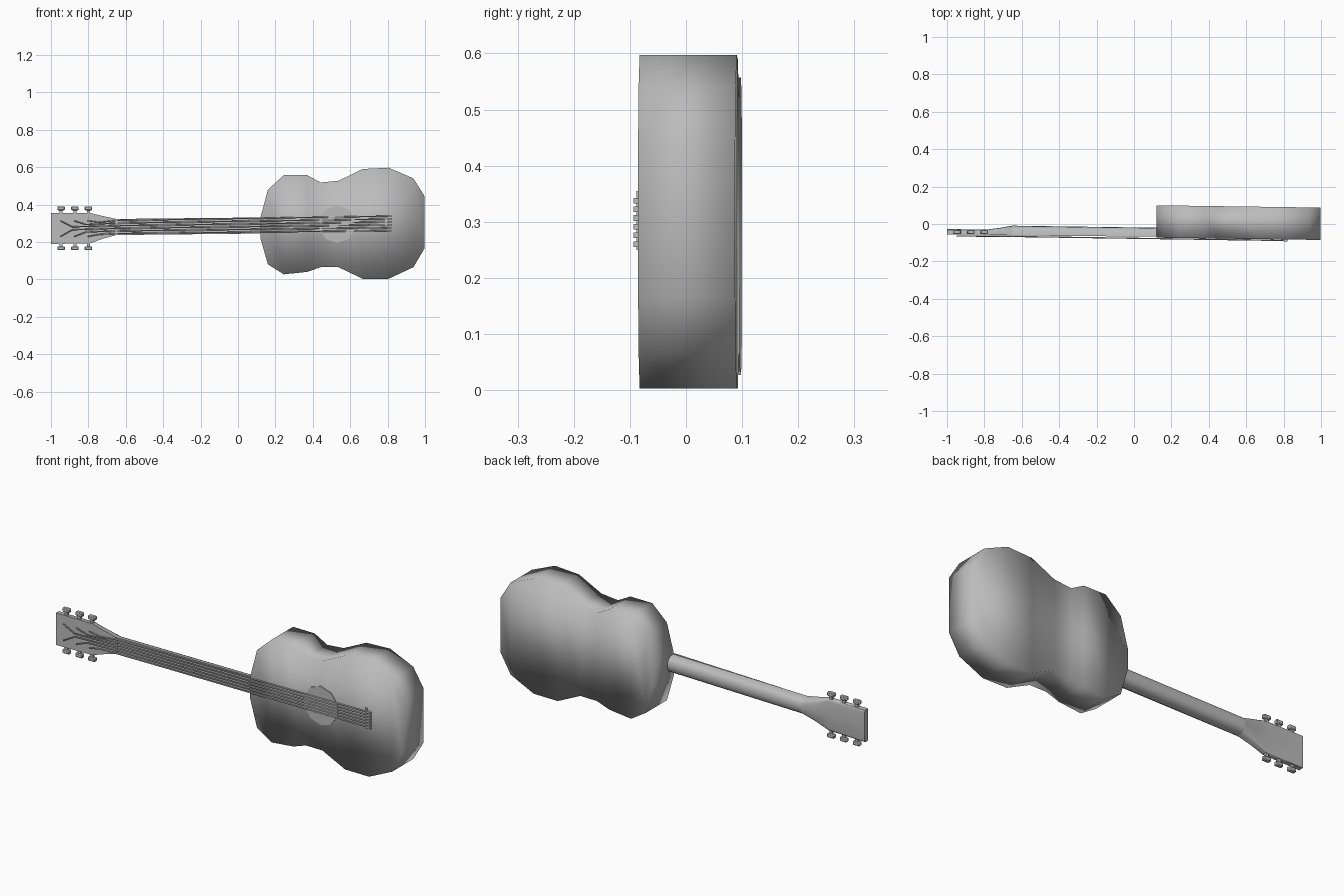
import bpy, bmesh, math
from mathutils import Vector

cube = bpy.data.objects.get("Cube")
if cube:
    bpy.data.objects.remove(cube, do_unlink=True)

grey = bpy.data.materials.new("plain_grey")
grey.use_nodes = True
colour = (0.5, 0.5, 0.5, 1)
grey.diffuse_color = colour
grey.node_tree.nodes["Principled BSDF"].inputs["Base Color"].default_value = colour


def loft(name, rings, angle=40):
    """Skin a row of equal-sized closed rings and cap both ends."""
    bm = bmesh.new()
    rows = [[bm.verts.new(p) for p in ring] for ring in rings]
    n = len(rows[0])
    for a, b in zip(rows, rows[1:]):
        for i in range(n):
            j = (i + 1) % n
            bm.faces.new((a[i], a[j], b[j], b[i]))
    bm.faces.new(rows[0][::-1])
    bm.faces.new(rows[-1])
    bmesh.ops.recalc_face_normals(bm, faces=bm.faces)
    mesh = bpy.data.meshes.new(name)
    bm.to_mesh(mesh)
    bm.free()
    mesh.materials.append(grey)
    obj = bpy.data.objects.new(name, mesh)
    bpy.context.collection.objects.link(obj)
    bpy.ops.object.select_all(action="DESELECT")
    obj.select_set(True)
    bpy.context.view_layer.objects.active = obj
    if angle >= 180:
        bpy.ops.object.shade_smooth()
    else:
        bpy.ops.object.shade_smooth_by_angle(angle=math.radians(angle))
    return obj


def front_y(x):
    return -0.073 - 0.014 * (x - 0.12)


def box(name, x, y, z):
    return loft(name, [[(i, y[0], z[0]), (i, y[1], z[0]), (i, y[1], z[1]), (i, y[0], z[1])] for i in x])


def tube(name, path, r, sides=5):
    """Round bar along a path that runs mostly in x."""
    turn = [2 * math.pi * i / sides for i in range(sides)]
    return loft(name, [[(x, y + r * math.cos(t), z + r * math.sin(t)) for t in turn] for x, y, z in path], 80)


# Body: stations of x, lower z, upper z, skinned across and along
stations = [(0.12, 0.22, 0.33), (0.16, 0.08, 0.48), (0.245, 0.027, 0.557), (0.37, 0.04, 0.557),
            (0.442, 0.065, 0.518), (0.537, 0.065, 0.527), (0.667, 0.003, 0.59),
            (0.805, 0.003, 0.597), (0.938, 0.065, 0.54), (0.997, 0.165, 0.445)]
loft("body", [[(x, front_y(x), lo), (x, front_y(x) + 0.173, lo),
               (x, front_y(x) + 0.173, hi), (x, front_y(x), hi)] for x, lo, hi in stations], 180)

# Sound hole plate
hole = []
for lift in (0.002, -0.004):
    hole.append([])
    for i in range(10):
        t = 2 * math.pi * (i + 0.5) / 10
        x = 0.53 + 0.1 * math.cos(t)
        hole[-1].append((x, front_y(x) + lift, 0.295 + 0.1 * math.sin(t)))
loft("sound_hole", hole)


def section(x, front, back, z, half, power):
    """Flat front with a rounded back; a low power gives a squarer back."""
    ring = []
    for i in range(9):
        t = math.pi * i / 8
        c, s = math.cos(t), math.sin(t)
        ring.append((x, front + (back - front) * abs(s) ** power,
                     z + half * math.copysign(abs(c) ** power, c)))
    return ring


# Neck and headstock
loft("neck", [section(-0.65, -0.061, -0.009, 0.28, 0.043, 0.8),
              section(0.125, -0.068, -0.02, 0.288, 0.043, 0.8)])
loft("headstock", [section(-1.0, -0.055, -0.027, 0.272, 0.083, 0.15),
                   section(-0.79, -0.057, -0.03, 0.274, 0.081, 0.15),
                   section(-0.72, -0.059, -0.021, 0.278, 0.06, 0.4),
                   section(-0.65, -0.061, -0.009, 0.28, 0.043, 0.8)])

# Tuners: a stem and a button on each edge
for side, label in ((1, "upper"), (-1, "lower")):
    for k, x in enumerate((-0.946, -0.872, -0.8)):
        z = [0.273 + side * d for d in (0.078, 0.1, 0.096, 0.117)]
        box(f"{label}_tuner_stem_{k + 1}", (x - 0.008, x + 0.008), (-0.049, -0.037), sorted(z[:2]))
        button = box(f"{label}_tuner_button_{k + 1}", (x - 0.02, x + 0.02), (-0.054, -0.032), sorted(z[2:]))
        bevel = button.modifiers.new("soft_edges", "BEVEL")
        bevel.width = 0.004

# Strings, each from its headstock post over the nut to a bridge pin
for k in range(6):
    spread = 2.5 - k
    sign = 1 if spread > 0 else -1
    rank = int(abs(spread))
    post = -0.95 + 0.073 * rank
    path = [(post, -0.064, 0.271 + sign * 0.042),
            (post + 0.065, -0.065, 0.273 + sign * (0.008 + 0.012 * rank)),
            (-0.65, -0.067, 0.28 + spread * 0.014),
            (0.8, -0.0885, 0.299 + spread * 0.0155)]
    tube(f"string_{k + 1}", path, 0.0035)
    z = path[-1][2]
    box(f"bridge_pin_{k + 1}", (0.798, 0.82), (-0.094, -0.08), (z - 0.005, z + 0.005))

# Bridge saddle and nut
box("bridge_saddle", (0.786, 0.797), (-0.088, -0.08), (0.25, 0.355))
box("nut", (-0.655, -0.645), (-0.066, -0.055), (0.24, 0.32))
